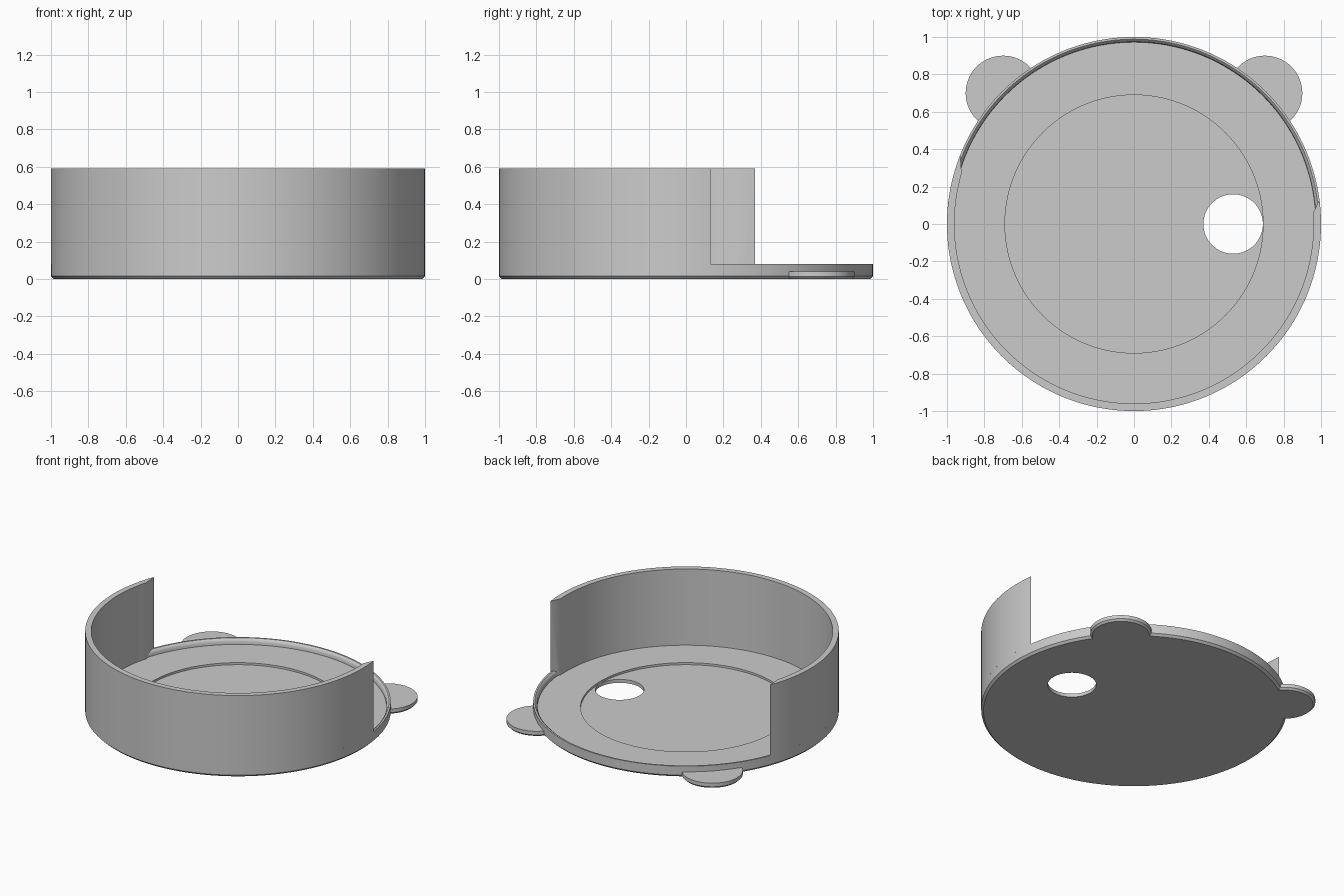
import bpy, bmesh
from math import sin, cos, radians, tau

cube = bpy.data.objects.get("Cube")
if cube:
    bpy.data.objects.remove(cube, do_unlink=True)

grey = bpy.data.materials.new("plain grey")
grey.use_nodes = True
grey.diffuse_color = (0.6, 0.6, 0.6, 1)
grey.node_tree.nodes["Principled BSDF"].inputs["Base Color"].default_value = (0.6, 0.6, 0.6, 1)


def finish(name, bm):
    bmesh.ops.recalc_face_normals(bm, faces=bm.faces)
    mesh = bpy.data.meshes.new(name)
    bm.to_mesh(mesh)
    bm.free()
    obj = bpy.data.objects.new(name, mesh)
    bpy.context.collection.objects.link(obj)
    mesh.materials.append(grey)
    return obj


def smooth(obj):
    bpy.ops.object.select_all(action="DESELECT")
    obj.select_set(True)
    bpy.context.view_layer.objects.active = obj
    bpy.ops.object.shade_smooth_by_angle(angle=radians(30))


def lathe(name, profile, centre=(0, 0), steps=160):
    """Closed solid turned from an (r, z) profile, capped at both ends."""
    bm = bmesh.new()
    rings = [[bm.verts.new((centre[0] + r * cos(tau * i / steps),
                            centre[1] + r * sin(tau * i / steps), z))
              for i in range(steps)] for r, z in profile]
    for a, b in zip(rings, rings[1:]):
        for i in range(steps):
            j = (i + 1) % steps
            bm.faces.new((a[i], a[j], b[j], b[i]))
    bm.faces.new(rings[0])
    bm.faces.new(rings[-1])
    return finish(name, bm)


FLOOR, RIM_TOP, WALL_TOP = 0.04, 0.08, 0.59
lip = [(0.988, RIM_TOP), (0.979, 0.073), (0.973, 0.06), (0.972, FLOOR)]

# Round base tray with raised rim and shallow centre recess
tray = lathe("base_tray", [(0.985, 0), (1, 0.015), (1, RIM_TOP)] + lip
             + [(0.69, FLOOR), (0.69, 0.025)])

# Drain hole through the tray
cutter = lathe("hole_cutter", [(0.159, -0.1), (0.159, 0.2)], (0.53, 0), 64)
hole = tray.modifiers.new("hole", "BOOLEAN")
hole.operation, hole.solver, hole.object = "DIFFERENCE", "EXACT", cutter
bpy.context.view_layer.objects.active = tray
bpy.ops.object.modifier_apply(modifier="hole")
bpy.data.objects.remove(cutter, do_unlink=True)
smooth(tray)

# Tall front wall, with its ends cut at a slant between outer and inner faces
section = [(1, RIM_TOP), (1, WALL_TOP), (0.96, WALL_TOP), (0.96, FLOOR)] + lip[::-1]
START, END, STEPS = (158.3, 163.7), (367.5, 363.6), 120
bm = bmesh.new()
slices = []
for i in range(STEPS + 1):
    t = i / STEPS
    outer, inner = [radians(s + (e - s) * t) for s, e in zip(START, END)]
    ring = []
    for r, z in section:
        k = (1 - r) / 0.04
        a = outer + (inner - outer) * k
        ring.append(bm.verts.new((r * cos(a), r * sin(a), z)))
    slices.append(ring)
for a, b in zip(slices, slices[1:]):
    for i in range(len(section)):
        j = (i + 1) % len(section)
        bm.faces.new((a[i], a[j], b[j], b[i]))
bm.faces.new(slices[0])
bm.faces.new(slices[-1])
smooth(finish("front_wall", bm))

# Two round tabs at the back, trimmed where they meet the tray
for side, x in (("left", 0.7), ("right", -0.7)):
    tab = lathe(side + "_tab", [(0.187, 0), (0.2, 0.013), (0.2, FLOOR - 0.001)], (x, 0.7), 64)
    core = lathe("tab_cutter", [(0.98, -0.1), (0.98, 0.2)])
    trim = tab.modifiers.new("trim", "BOOLEAN")
    trim.operation, trim.solver, trim.object = "DIFFERENCE", "EXACT", core
    bpy.context.view_layer.objects.active = tab
    bpy.ops.object.modifier_apply(modifier="trim")
    bpy.data.objects.remove(core, do_unlink=True)
    smooth(tab)
